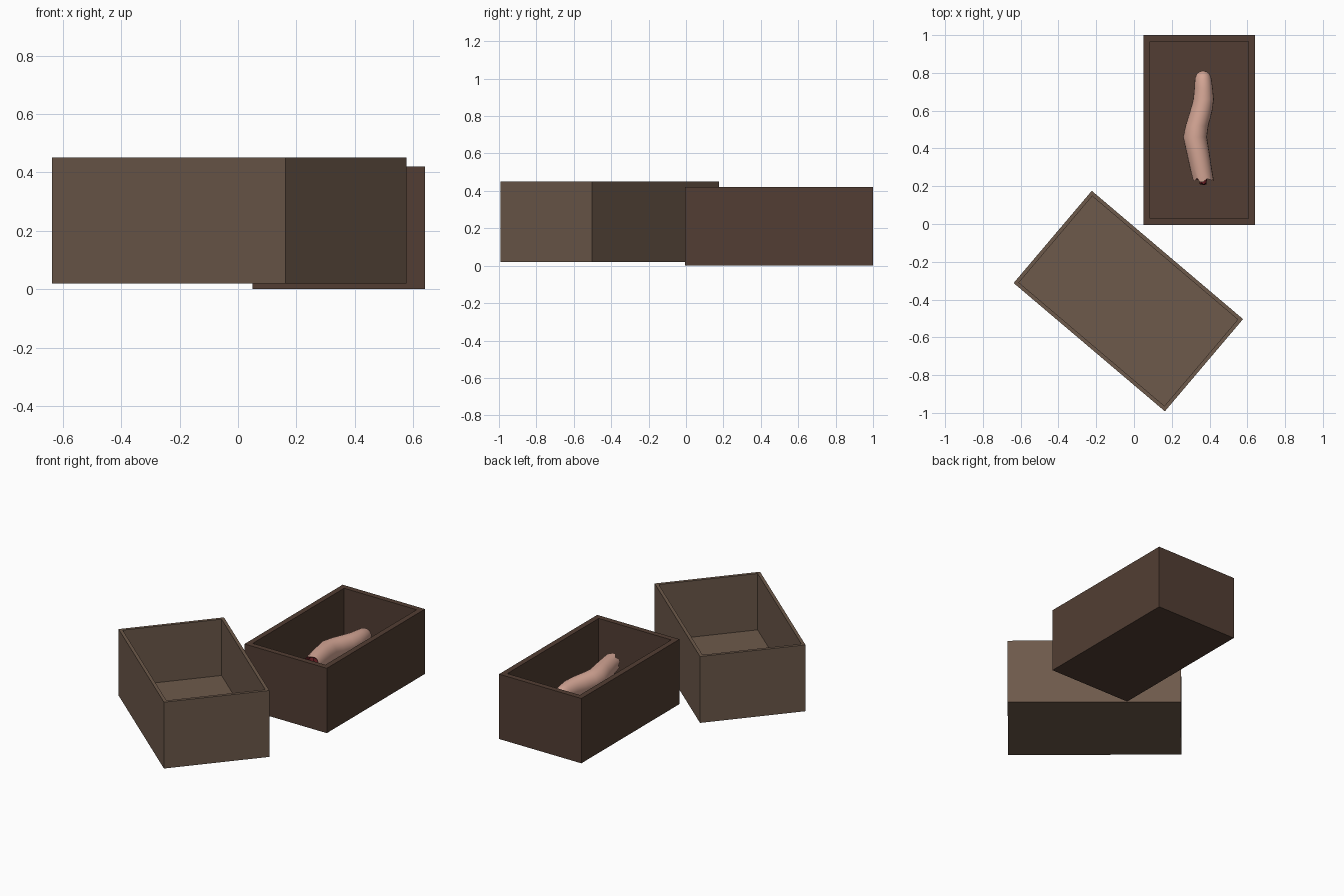
import bpy, bmesh, math, random
from mathutils import Vector

if "Cube" in bpy.data.objects:
    bpy.data.objects.remove(bpy.data.objects["Cube"])

random.seed(3)


def material(name, rgb):
    m = bpy.data.materials.new(name)
    m.diffuse_color = (*rgb, 1)
    m.use_nodes = True
    m.node_tree.nodes["Principled BSDF"].inputs["Base Color"].default_value = m.diffuse_color
    return m


def make_object(name, bm, mats):
    bmesh.ops.recalc_face_normals(bm, faces=bm.faces)
    me = bpy.data.meshes.new(name)
    bm.to_mesh(me)
    bm.free()
    ob = bpy.data.objects.new(name, me)
    bpy.context.collection.objects.link(ob)
    for m in mats:
        me.materials.append(m)
    return ob


def open_box(name, size, wall, floor, loc, angle, mat):
    """Hollow box, open at the top, with its underside at loc."""
    w, l, h = size
    bm = bmesh.new()
    bmesh.ops.create_cube(bm, size=1)
    for v in bm.verts:
        v.co = Vector((v.co.x * w, v.co.y * l, (v.co.z + 0.5) * h))
    top = max(bm.faces, key=lambda f: f.calc_center_median().z)
    # rim, then push the inner face down to the floor
    bmesh.ops.inset_region(bm, faces=[top], thickness=wall, use_even_offset=True)
    ext = bmesh.ops.extrude_discrete_faces(bm, faces=[top])["faces"][0]
    for v in ext.verts:
        v.co.z = floor
    ob = make_object(name, bm, [mat])
    ob.location = loc
    ob.rotation_euler.z = angle
    return ob


dark_wood = material("dark_card", (0.085, 0.048, 0.033))
light_wood = material("light_card", (0.155, 0.102, 0.07))
skin = material("skin", (0.66, 0.38, 0.30))
flesh = material("flesh", (0.16, 0.015, 0.02))

# Box holding the limb, and the empty lid lying upside down beside it
open_box("box", (0.59, 1.005, 0.42), 0.035, 0.06, (0.345, 0.4975, 0), 0, dark_wood)
open_box("lid", (1.05, 0.64, 0.43), 0.02, 0.065, (-0.03, -0.408, 0.02),
         math.radians(-40.3), light_wood)

# Limb sections: y, centre x, centre z, half width, half height
SECTIONS = [
    (0.235, 0.367, 0.275, 0.056, 0.058),
    (0.30, 0.353, 0.275, 0.058, 0.062),
    (0.38, 0.338, 0.272, 0.061, 0.066),
    (0.46, 0.323, 0.270, 0.063, 0.068),
    (0.52, 0.333, 0.268, 0.061, 0.067),
    (0.60, 0.356, 0.266, 0.059, 0.064),
    (0.66, 0.368, 0.265, 0.055, 0.060),
    (0.72, 0.368, 0.264, 0.049, 0.055),
    (0.77, 0.366, 0.262, 0.044, 0.050),
    (0.795, 0.366, 0.261, 0.034, 0.038),
    (0.807, 0.366, 0.260, 0.018, 0.020),
]
N = 20
bm = bmesh.new()
rings = []
for i, (y, cx, cz, rx, rz) in enumerate(SECTIONS):
    ring = []
    for k in range(N):
        a = math.tau * k / N
        dy = random.uniform(-0.014, 0.012) if i == 0 else 0   # torn edge
        ring.append(bm.verts.new((cx + rx * math.cos(a), y + dy, cz + rz * math.sin(a))))
    rings.append(ring)
for r0, r1 in zip(rings, rings[1:]):
    for k in range(N):
        j = (k + 1) % N
        bm.faces.new((r0[k], r0[j], r1[j], r1[k]))
tip = bm.verts.new((0.366, 0.812, 0.26))
for k in range(N):
    bm.faces.new((rings[-1][k], rings[-1][(k + 1) % N], tip))

# Raw end: sunken ring of flesh around a stub of bone
prev = rings[0]
for y, r in ((0.255, 0.043), (0.25, 0.022), (0.213, 0.018)):
    ring = [bm.verts.new((0.366 + r * math.cos(math.tau * k / N),
                          y + random.uniform(-0.006, 0.006),
                          0.275 + r * math.sin(math.tau * k / N))) for k in range(N)]
    for k in range(N):
        j = (k + 1) % N
        bm.faces.new((prev[k], prev[j], ring[j], ring[k])).material_index = 1
    prev = ring
bm.faces.new(prev).material_index = 1

limb = make_object("limb", bm, [skin, flesh])
bpy.ops.object.select_all(action="DESELECT")
limb.select_set(True)
bpy.context.view_layer.objects.active = limb
bpy.ops.object.shade_smooth_by_angle(angle=math.radians(40))
